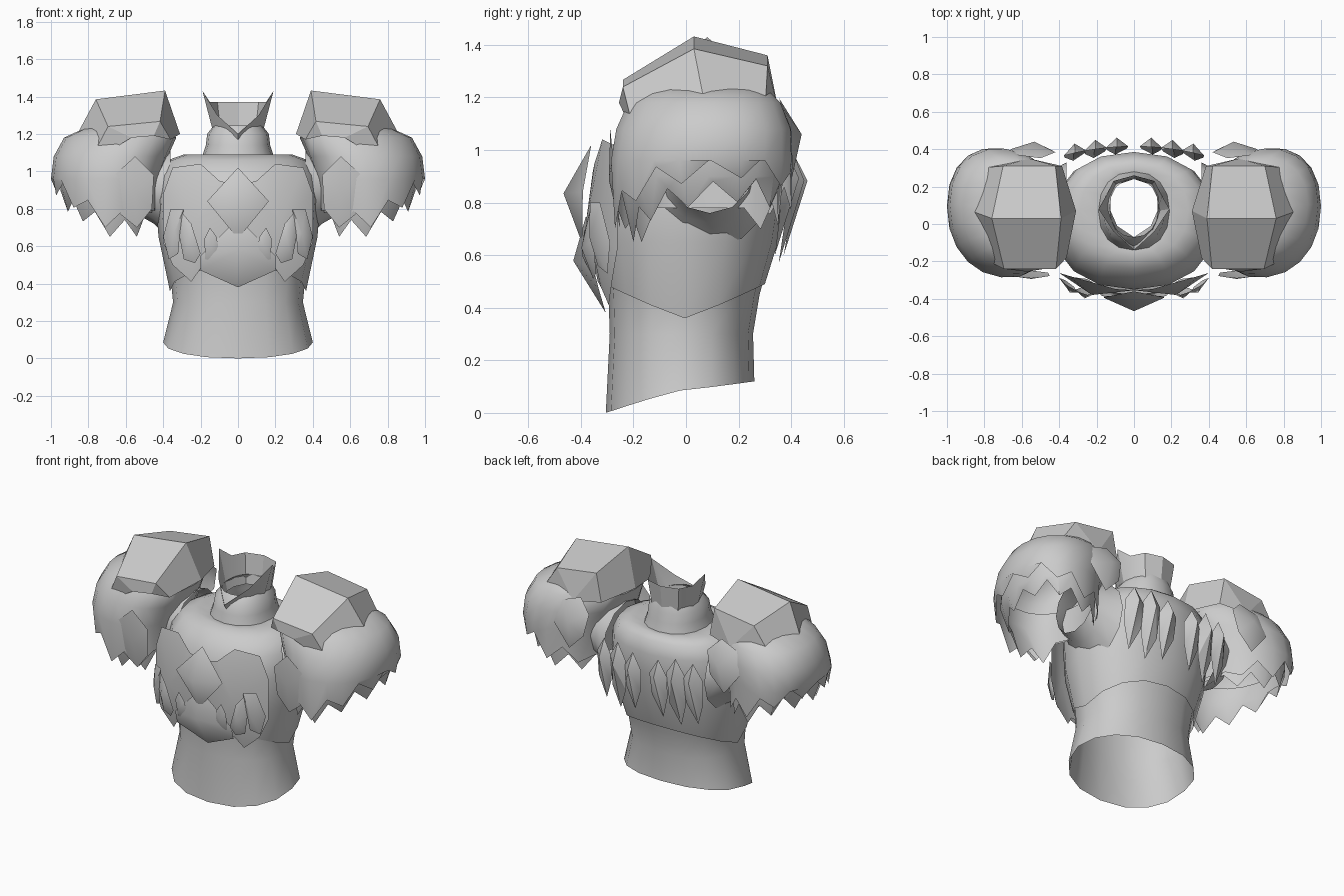
import bpy, math

grey = bpy.data.materials.new("plain_grey")
grey.diffuse_color = (0.6, 0.6, 0.6, 1)


def build(name, verts, faces, mirror=False, angle=40):
    me = bpy.data.meshes.new(name)
    me.from_pydata(verts, [], faces)
    me.materials.append(grey)
    me.polygons.foreach_set("use_smooth", [True] * len(me.polygons))
    me.set_sharp_from_angle(angle=math.radians(angle))
    ob = bpy.data.objects.new(name, me)
    bpy.context.collection.objects.link(ob)
    if mirror:
        m = ob.modifiers.new("mirror", "MIRROR")
        m.use_mirror_merge = False
    return ob


def loft(name, rings, cap=False, **kw):
    n = len(rings[0])
    verts = [p for r in rings for p in r]
    faces = [(k * n + i, k * n + (i + 1) % n, (k + 1) * n + (i + 1) % n, (k + 1) * n + i)
             for k in range(len(rings) - 1) for i in range(n)]
    if cap:
        faces.append(tuple(range(len(verts) - n, len(verts))))
    return build(name, verts, faces, **kw)


def ring(z, x0, x1, y0, y1, n=16, power=0.9, skew=0.0):
    """Rounded outline; z is a number or a function of (index, angle)."""
    pts = []
    for i in range(n):
        a = 2 * math.pi * i / n
        c, s = math.cos(a), math.sin(a)
        c = math.copysign(abs(c) ** power, c) * (x1 - x0) / 2
        s = math.copysign(abs(s) ** power, s) * (y1 - y0) / 2
        pts.append(((x0 + x1) / 2 + c, (y0 + y1) / 2 + s + skew * c, z(i, a) if callable(z) else z))
    return pts


def body(z, w, y0, y1):
    return ring(z, -w, w, y0, y1)


# Waist: open tube, lower edge dipping to the front
loft("waist", [
    body(lambda i, a: 0.085 + (0.035 if math.sin(a) > 0 else 0.085) * math.sin(a), 0.40, -0.305, 0.26),
    body(0.30, 0.347, -0.29, 0.255),
    body(0.45, 0.362, -0.295, 0.28),
    body(0.60, 0.40, -0.31, 0.32)])

# Chest shell with a hem that drops at the sides, sloping up into the neck
loft("chest", [
    body(lambda i, a: 0.36 + 0.13 * abs(math.sin(a)), 0.364, -0.31, 0.30),
    body(0.65, 0.425, -0.34, 0.35),
    body(0.85, 0.44, -0.35, 0.38),
    body(0.98, 0.42, -0.315, 0.385),
    body(1.06, 0.375, -0.24, 0.36),
    body(1.09, 0.29, -0.18, 0.32),
    body(1.085, 0.19, -0.14, 0.28),
    body(1.14, 0.172, -0.125, 0.265),
    body(1.20, 0.165, -0.11, 0.255),
    body(1.245, 0.13, -0.07, 0.24)], angle=60)


def both_sides(half):
    return half + [(-x, y, z) for x, y, z in half[-2:0:-1]]


# Pointed collar flaring out of the neck
loft("collar", [
    both_sides([(0, -0.07, 1.10), (0.09, -0.01, 1.16), (0.125, 0.07, 1.18),
                (0.125, 0.14, 1.18), (0.09, 0.21, 1.18), (0, 0.24, 1.18)]),
    both_sides([(0, -0.14, 1.20), (0.11, -0.04, 1.30), (0.19, 0.08, 1.43),
                (0.15, 0.15, 1.37), (0.11, 0.23, 1.37), (0, 0.26, 1.37)])], angle=30)


# Raised plates lying over a curved surface
def front(x, z):
    return -0.365 * (1 - (x / 0.55) ** 4) * (1 - 1.5 * (z - 0.75) ** 2)


def back(x, z):
    return 0.405 - 0.35 * x * x - 0.2 * max(0, 0.8 - z)


def plate(name, outline, surface, bulge, lift=0.015, mirror=True, angle=25, peak=0.0):
    d = -1 if surface(0, 0.8) < 0 else 1
    n = len(outline)
    cx, cz = sum(p[0] for p in outline) / n, sum(p[1] for p in outline) / n + peak
    verts = [(x, surface(x, z) + d * lift, z) for x, z in outline]
    verts += [(cx, surface(cx, cz) + d * (lift + bulge), cz)]
    faces = [((i + 1) % n, i, n) if d < 0 else (i, (i + 1) % n, n) for i in range(n)]
    return build(name, verts, faces, mirror, angle)


plate("breast_plate", [(0.0, 0.92), (0.10, 0.95), (0.20, 1.04), (0.35, 1.02), (0.40, 0.88),
                       (0.40, 0.62), (0.35, 0.50), (0.25, 0.41), (0.20, 0.48), (0.0, 0.50)],
      front, 0.02, 0.005, angle=60)
plate("belly_point", [(0, 0.75), (0.20, 0.55), (0.20, 0.47), (0, 0.38), (-0.20, 0.47), (-0.20, 0.55)],
      front, 0.065, 0.015, False, 60, 0.05)
plate("chest_diamond", [(0, 1.02), (0.165, 0.84), (0, 0.64), (-0.165, 0.84)],
      front, 0.07, 0.035, False, 60)
plate("outer_rib_shard", [(0.29, 0.80), (0.36, 0.80), (0.40, 0.65), (0.37, 0.53), (0.32, 0.56), (0.31, 0.67)],
      front, 0.03, 0.03, angle=50)
plate("middle_rib_shard", [(0.30, 0.78), (0.25, 0.72), (0.20, 0.56), (0.23, 0.51), (0.29, 0.53), (0.315, 0.66)],
      front, 0.03, 0.03, angle=50)
plate("inner_rib_shard", [(0.15, 0.70), (0.18, 0.64), (0.175, 0.53), (0.13, 0.52), (0.10, 0.57), (0.115, 0.65)],
      front, 0.02, 0.025, angle=50)

# Row of leaf plates across the back
for x, top, low in ((0.09, 0.98, 0.60), (0.205, 1.01, 0.57), (0.315, 1.0, 0.60)):
    plate("back_leaf", [(x, top), (x + 0.06, top - 0.10), (x + 0.055, low + 0.14),
                        (x + 0.01, low), (x - 0.05, low + 0.14), (x - 0.06, top - 0.10)],
          back, 0.05, 0.01, angle=30, peak=0.08)

# Short sleeve into the shoulder guard
loft("sleeve", [[(x, 0.09 + r * math.cos(t), z + r * math.sin(t))
                 for t in [k * math.pi / 6 for k in range(12)]]
                for x, r, z in ((0.36, 0.24, 0.87), (0.45, 0.19, 0.91), (0.52, 0.17, 0.93))], mirror=True)

# Shoulder guard: jagged outer shell with a smaller liner below it
N = 20


def jag(valley, tip, outer, back_rise, inner):
    def z(i, a):
        c = math.cos(a)
        if c < -0.75:
            return inner
        return (tip if i % 2 else valley) + outer * max(0, c) + back_rise * max(0, math.sin(a))
    return z


def guard(z, x0, x1, y0, y1):
    return ring(z, x0, x1, y0, y1, N, 0.92, 0.12)


loft("shoulder_liner", [
    guard(jag(0.74, 0.65, 0.14, 0.06, 0.78), 0.45, 0.92, -0.20, 0.35),
    guard(0.90, 0.44, 0.95, -0.26, 0.37),
    guard(1.00, 0.43, 0.95, -0.25, 0.37)], mirror=True)
loft("shoulder_shell", [
    guard(jag(0.79, 0.70, 0.18, 0.07, 0.79), 0.435, 0.985, -0.27, 0.40),
    guard(0.96, 0.42, 1.0, -0.285, 0.405),
    guard(1.08, 0.375, 0.985, -0.265, 0.40),
    guard(1.18, 0.33, 0.93, -0.22, 0.36),
    guard(1.24, 0.37, 0.80, -0.17, 0.30)], cap=True, mirror=True, angle=50)

# Hard-edged shoulder cap
cap_verts = [
    (0.39, 0.03, 1.432), (0.76, 0.03, 1.385),                        # ridge
    (0.417, -0.24, 1.267), (0.695, -0.24, 1.24),                     # front edge
    (0.42, 0.31, 1.36), (0.70, 0.31, 1.32),                          # back edge
    (0.87, 0.07, 1.18), (0.80, -0.19, 1.04), (0.82, 0.30, 1.14),     # outer hem
    (0.57, -0.255, 1.18), (0.45, -0.235, 1.19), (0.56, 0.35, 1.16),  # front and back hem
    (0.31, 0.07, 1.20), (0.36, -0.18, 1.17), (0.385, 0.31, 1.18)]    # inner hem
cap_faces = [(0, 2, 3, 1), (0, 1, 5, 4), (1, 3, 7, 6), (1, 6, 8, 5), (3, 9, 7), (3, 2, 10, 9),
             (5, 8, 11), (4, 5, 11), (4, 11, 14), (0, 12, 13, 2), (2, 13, 10), (0, 4, 14, 12)]
build("shoulder_cap", cap_verts, cap_faces, True, 1)

# Single shards on the rear and front of the guard
plate("rear_shoulder_shard", [(0.50, 1.20), (0.62, 1.16), (0.66, 1.02), (0.55, 0.88), (0.45, 0.98), (0.42, 1.12)],
      lambda x, z: 0.395 - 0.4 * max(0, z - 1.08), 0.04, 0.005, angle=50)
plate("front_shoulder_shard", [(0.55, 1.08), (0.66, 0.98), (0.64, 0.78), (0.54, 0.70), (0.46, 0.80), (0.45, 0.98)],
      lambda x, z: -0.27 - 0.1 * (z - 0.9), 0.025, 0.0, angle=60)
